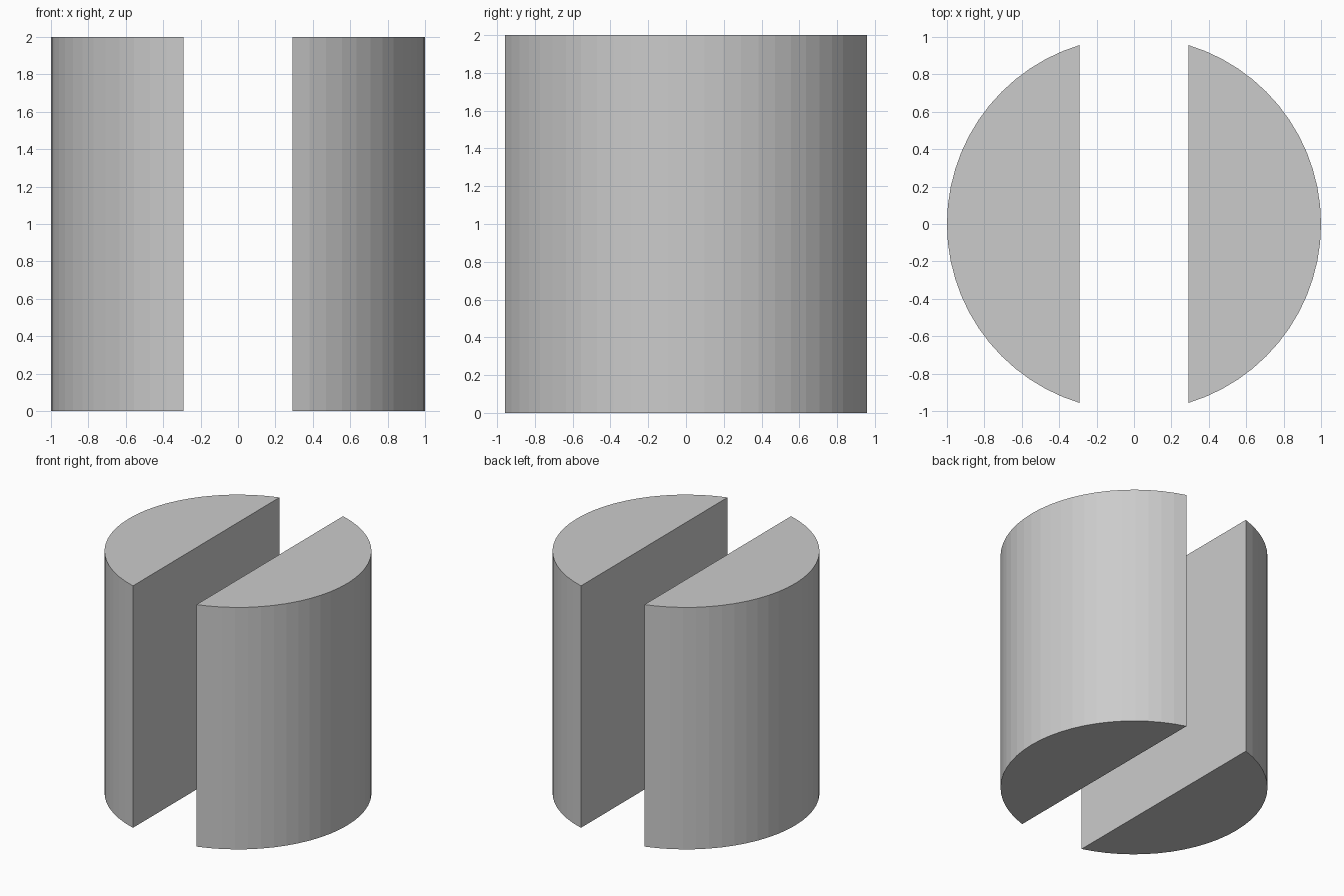
import bpy, bmesh, math

if "Cube" in bpy.data.objects:
    bpy.data.objects.remove(bpy.data.objects["Cube"])

SEGMENTS = 64   # sides of the full cylinder
HALF_ARC = 13   # segments each side of the x axis kept outside the slot
HEIGHT = 2.0


def half_cylinder(name, start):
    """Circular-segment prism whose curved side is centred on angle start."""
    bm = bmesh.new()
    ring = []
    for k in range(-HALF_ARC, HALF_ARC + 1):
        a = start + 2 * math.pi * k / SEGMENTS
        ring.append(bm.verts.new((math.cos(a), math.sin(a), 0)))
    base = bm.faces.new(ring)
    top = bmesh.ops.extrude_face_region(bm, geom=[base], use_keep_orig=True)
    verts = [g for g in top["geom"] if isinstance(g, bmesh.types.BMVert)]
    bmesh.ops.translate(bm, vec=(0, 0, HEIGHT), verts=verts)
    bmesh.ops.recalc_face_normals(bm, faces=bm.faces)
    mesh = bpy.data.meshes.new(name)
    bm.to_mesh(mesh)
    bm.free()
    bpy.context.collection.objects.link(bpy.data.objects.new(name, mesh))


# Two halves separated by a straight slot
half_cylinder("right_half", 0)
half_cylinder("left_half", math.pi)
